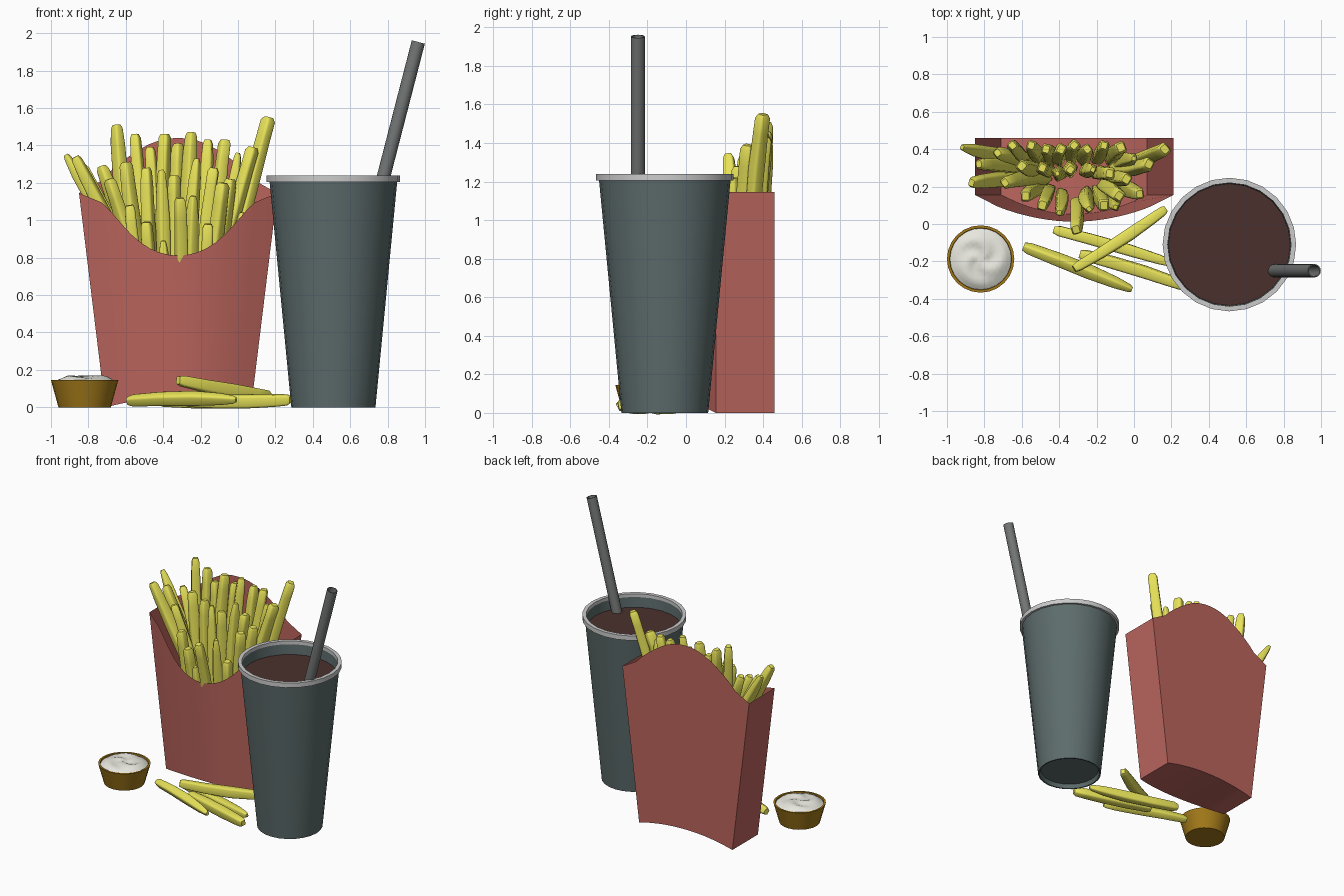
import bpy, bmesh, math, random
from mathutils import Vector

if "Cube" in bpy.data.objects:
    bpy.data.objects.remove(bpy.data.objects["Cube"])

random.seed(4)


def material(name, rgb):
    m = bpy.data.materials.new(name)
    m.diffuse_color = (*rgb, 1)
    m.use_nodes = True
    m.node_tree.nodes["Principled BSDF"].inputs["Base Color"].default_value = m.diffuse_color
    return m


YELLOW = material("fried_yellow", (0.80, 0.76, 0.10))
RED = material("card_red", (0.50, 0.13, 0.11))
TEAL = material("cup_slate", (0.11, 0.15, 0.15))
BROWN = material("drink_brown", (0.07, 0.03, 0.025))
OCHRE = material("pot_ochre", (0.36, 0.19, 0.01))
CREAM = material("sauce_cream", (0.80, 0.80, 0.73))
STEEL = material("straw_grey", (0.17, 0.18, 0.18))


def finish(name, bm, mat=None, angle=35, normals=True):
    if normals:
        bmesh.ops.recalc_face_normals(bm, faces=bm.faces)
    me = bpy.data.meshes.new(name)
    bm.to_mesh(me)
    bm.free()
    ob = bpy.data.objects.new(name, me)
    bpy.context.collection.objects.link(ob)
    if mat:
        me.materials.append(mat)
    bpy.ops.object.select_all(action='DESELECT')
    ob.select_set(True)
    bpy.context.view_layer.objects.active = ob
    bpy.ops.object.shade_smooth_by_angle(angle=math.radians(angle))
    return ob


def bridge(bm, rings):
    for a, b in zip(rings, rings[1:]):
        n = len(a)
        for i in range(n):
            j = (i + 1) % n
            bm.faces.new((a[i], a[j], b[j], b[i]))


def lathe(name, profile, centre, sides, mat=None, closed=False, caps=(False, False)):
    """Revolve (radius, z) points around a vertical axis."""
    bm = bmesh.new()
    rings = [[bm.verts.new((centre[0] + r * math.cos(math.tau * i / sides),
                            centre[1] + r * math.sin(math.tau * i / sides), z))
              for i in range(sides)] for r, z in profile]
    bridge(bm, rings + rings[:1] if closed else rings)
    if caps[0]:
        bm.faces.new(rings[0])
    if caps[1]:
        bm.faces.new(rings[-1])
    return finish(name, bm, mat)


def fry(name, base, tip, half=0.035):
    """Rounded square stick with a slight bend and uneven ends."""
    bm = bmesh.new()
    base, tip = Vector(base), Vector(tip)
    axis = (tip - base).normalized()
    u = axis.orthogonal().normalized()
    v = axis.cross(u)
    roll = random.uniform(0, math.pi / 2)
    u, v = u * math.cos(roll) + v * math.sin(roll), v * math.cos(roll) - u * math.sin(roll)
    bend = (u * random.uniform(-1, 1) + v * random.uniform(-1, 1)) * 0.012
    end = random.choice((0.45, 0.7, 0.8))
    rings = []
    for t, s in ((0, 0.6), (0.05, 0.85), (0.3, 1), (0.6, 1.03), (0.85, 0.6 + end * 0.45), (0.97, end + 0.1), (1, end * 0.75)):
        c = base.lerp(tip, t) + bend * math.sin(t * math.pi)
        w = half * s * random.uniform(0.95, 1.05)
        ring = []
        for a, b in ((1, .6), (.88, .88), (.6, 1)):
            ring.append((a, b))
        pts = []
        for _ in range(4):
            pts += ring
            ring = [(-b, a) for a, b in ring]
        rings.append([bm.verts.new(c + u * a * w + v * b * w * 0.9) for a, b in pts])
    bridge(bm, rings)
    bm.faces.new(rings[0])
    bm.faces.new(rings[-1])
    finish(name, bm, YELLOW, 50)


# Fries carton: curved front, tall back, arched base
CX = -0.32
STEPS = (0, .1, .2, .3, .4, .5, .6, .7, .78, 1)
FRONT = (.81, .815, .827, .848, .88, .925, .985, 1.05, 1.095, 1.145)
BACK = (1.44, 1.437, 1.425, 1.405, 1.375, 1.34, 1.30, 1.255, 1.21, 1.145)
us = [-s for s in STEPS[:0:-1]] + list(STEPS)


def mirrored(vals):
    return list(vals[:0:-1]) + list(vals)


def carton_point(u, z, front):
    t = min(z / 1.145, 1)
    y = 0.155 - (0.10 + 0.06 * t) * (1 - u * u) if front else 0.46
    return (CX + u * (0.39 + 0.14 * t), y, z)


bm = bmesh.new()
low, top = [], []
for front, heights in ((True, FRONT), (False, BACK)):
    low.append([bm.verts.new(carton_point(u, 0.05 * (1 - u * u), front)) for u in us])
    top.append([bm.verts.new(carton_point(u, z, front)) for u, z in zip(us, mirrored(heights))])
n = len(us)
for i in range(n - 1):
    for k in (0, 1):
        bm.faces.new((low[k][i], low[k][i + 1], top[k][i + 1], top[k][i]))
    bm.faces.new((low[0][i], low[1][i], low[1][i + 1], low[0][i + 1]))
for i in (0, n - 1):
    bm.faces.new((low[0][i], low[1][i], top[1][i], top[0][i]))
finish("fries_carton", bm, RED)

# Fries in the carton: tip x, y, z and base x
TIPS = (
    (-.92, .41, 1.35, -.50), (-.87, .22, 1.34, -.50), (-.83, .32, 1.29, -.45),
    (-.65, .42, 1.51, -.58), (-.55, .42, 1.46, -.51), (-.47, .40, 1.39, -.45),
    (-.39, .40, 1.46, -.40), (-.32, .42, 1.41, -.33), (-.25, .40, 1.47, -.27),
    (-.16, .42, 1.43, -.20), (-.07, .41, 1.43, -.13), (.00, .35, 1.36, -.10),
    (.08, .32, 1.39, -.12), (.165, .40, 1.55, -.01), (-.73, .38, 1.29, -.50),
    (-.69, .22, 1.22, -.46), (-.60, .31, 1.31, -.50), (-.49, .30, 1.28, -.45),
    (-.41, .27, 1.27, -.39), (-.34, .29, 1.24, -.34), (-.22, .29, 1.33, -.26),
    (-.13, .27, 1.28, -.20), (-.04, .24, 1.22, -.15), (.03, .16, 1.04, -.10),
    (-.49, .10, .99, -.45), (-.40, .06, .89, -.39), (-.31, -.03, 1.12, -.31),
    (-.24, .08, 1.13, -.25), (-.08, .15, 1.20, -.17), (-.16, .10, .98, -.20),
    (-.10, .09, .88, -.14), (-.58, .15, 1.08, -.48))
for i, (x, y, z, bx) in enumerate(TIPS):
    fry(f"fry_{i + 1:02d}", (bx, 0.27 + (y - 0.27) * 0.5, z - 0.70), (x, y, z))

# Loose fries on the ground
LOOSE = (((-.59, -.12, .035), (-.01, -.35, .04)), ((-.43, -.03, .035), (.23, -.22, .04)),
         ((-.29, -.16, .035), (.28, -.335, .04)), ((-.32, -.24, .145), (.17, .08, .06)))
for i, (a, b) in enumerate(LOOSE):
    fry(f"loose_fry_{i + 1}", a, b, 0.034)

# Drink cup with recessed base, lip ring and drink
CUP = (0.51, -0.11)
lathe("drink_cup", [(0.205, 0.03), (0.215, 0), (0.225, 0), (0.342, 1.215), (0.33, 1.215),
                    (0.325, 1.13)], CUP, 24, TEAL, caps=(True, False))
lathe("cup_lip", [(0.340, 1.205), (0.357, 1.205), (0.357, 1.24), (0.330, 1.24),
                  (0.330, 1.205)], CUP, 24, closed=True)
lathe("drink", [(0.327, 1.14), (0.01, 1.14)], CUP, 24, BROWN, caps=(False, True))

# Leaning straw, a hollow tube
base, tip = Vector((0.70, -0.25, 0.93)), Vector((0.964, -0.25, 1.953))
bm = bmesh.new()
side = Vector((0, 1, 0))
across = side.cross((tip - base).normalized())
loops = []
for p, r in ((base, .036), (tip, .036), (tip, .030), (tip.lerp(base, .3), .030)):
    loops.append([bm.verts.new(p + (across * math.cos(a) + side * math.sin(a)) * r)
                  for a in (math.tau * i / 16 for i in range(16))])
bridge(bm, loops)
finish("straw", bm, STEEL)

# Sauce pot
POT = (-0.82, -0.187)
lathe("sauce_pot", [(0.14, 0), (0.18, 0.145), (0.166, 0.145), (0.160, 0.12)], POT, 24,
      OCHRE, caps=(True, False))

# Sauce: lumpy dollop
bm = bmesh.new()
rings = []
for k in range(8):
    r = 0.165 * (1 - k / 8)
    ring = []
    for i in range(24):
        a = math.tau * i / 24
        swell = 0.135 + 0.028 * math.sin(min(1, k / 3) * math.pi / 2)
        z = swell + 0.008 * math.sin(3 * a + k * 0.9) * math.sin(math.pi * k / 8)
        ring.append(bm.verts.new((POT[0] + r * math.cos(a), POT[1] + r * math.sin(a), z)))
    rings.append(ring)
bridge(bm, rings)
bm.faces.new(rings[-1])
finish("sauce", bm, CREAM, 60)
